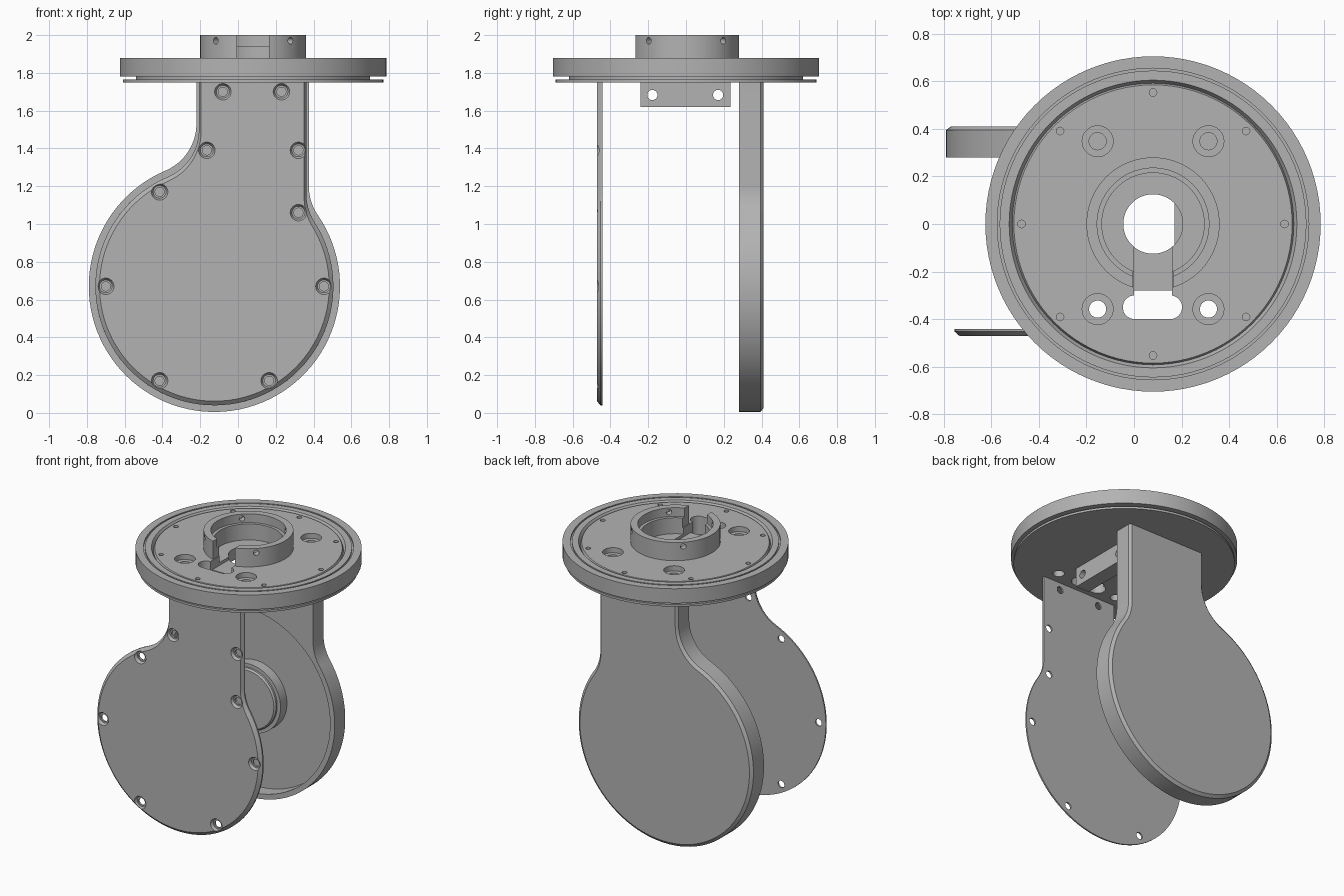
import bpy, bmesh
from math import sin, cos, pi, atan2, sqrt, radians
from mathutils import Matrix, Vector

if "Cube" in bpy.data.objects:
    bpy.data.objects.remove(bpy.data.objects["Cube"])

grey = bpy.data.materials.new("satin grey")
grey.diffuse_color = (0.45, 0.45, 0.45, 1)
grey.use_nodes = True
grey.node_tree.nodes["Principled BSDF"].inputs["Base Color"].default_value = grey.diffuse_color
CX = 0.08              # axis of the round flange
HX, HZ = -0.125, 0.67  # axis of the round side covers


def finish(name, bm, smooth=False):
    bmesh.ops.recalc_face_normals(bm, faces=bm.faces)
    me = bpy.data.meshes.new(name)
    bm.to_mesh(me)
    bm.free()
    ob = bpy.data.objects.new(name, me)
    bpy.context.collection.objects.link(ob)
    me.materials.append(grey)
    return ob


def lathe(name, profile, matrix, n=96):
    """Spin a closed (radius, height) profile around the local z axis."""
    bm = bmesh.new()
    rings = [[bm.verts.new((r * cos(2 * pi * i / n), r * sin(2 * pi * i / n), z))
              for r, z in profile] for i in range(n)]
    m = len(profile)
    for i in range(n):
        a, b = rings[i], rings[(i + 1) % n]
        for j in range(m):
            k = (j + 1) % m
            bm.faces.new((a[j], b[j], b[k], a[k]))
    bm.transform(matrix)
    return finish(name, bm)


def cone(name, p0, p1, r0, r1=None, n=32):
    p0, p1 = Vector(p0), Vector(p1)
    bm = bmesh.new()
    rot = (p1 - p0).to_track_quat('Z', 'Y').to_matrix().to_4x4()
    bmesh.ops.create_cone(bm, cap_ends=True, segments=n, radius1=r0,
                          radius2=r0 if r1 is None else r1, depth=(p1 - p0).length,
                          matrix=Matrix.Translation((p0 + p1) / 2) @ rot)
    return finish(name, bm)


def box(name, lo, hi):
    lo, hi = Vector(lo), Vector(hi)
    bm = bmesh.new()
    bmesh.ops.create_cube(bm, size=1, matrix=Matrix.Translation((lo + hi) / 2)
                          @ Matrix.Diagonal((*(hi - lo), 1)))
    return finish(name, bm)


def cut(ob, *cutters):
    for c in cutters:
        mod = ob.modifiers.new("cut", 'BOOLEAN')
        mod.operation, mod.solver, mod.object = 'DIFFERENCE', 'EXACT', c
        bpy.context.view_layer.objects.active = ob
        bpy.ops.object.modifier_apply(modifier=mod.name)
        bpy.data.objects.remove(c)


def outline(r, xl, xr, fil, top=1.755):
    """Round cover with a neck, blended by concave fillets."""
    def arc(x, z, rad, a, b, n):
        return [(x + rad * cos(a + (b - a) * i / n), z + rad * sin(a + (b - a) * i / n))
                for i in range(n + 1)]
    lx, rx = xl - fil, xr + fil
    lz = HZ + sqrt((r + fil) ** 2 - (lx - HX) ** 2)
    rz = HZ + sqrt((r + fil) ** 2 - (rx - HX) ** 2)
    la, ra = atan2(lz - HZ, lx - HX), atan2(rz - HZ, rx - HX)
    return ([(xl, top)] + arc(lx, lz, fil, 0, la - pi, 12)
            + arc(HX, HZ, r, la, ra + 2 * pi, 80)[1:-1]
            + arc(rx, rz, fil, ra + pi, pi, 12) + [(xr, top)])


def loft(name, sections):
    """Join (y, outline) sections into a closed solid."""
    bm = bmesh.new()
    loops = [[bm.verts.new((x, y, z)) for x, z in pts] for y, pts in sections]
    n = len(loops[0])
    for a, b in zip(loops, loops[1:]):
        for i in range(n):
            bm.faces.new((a[i], a[(i + 1) % n], b[(i + 1) % n], b[i]))
    bm.faces.new(loops[0])
    bm.faces.new(loops[-1])
    return finish(name, bm)


axis = Matrix.Translation((CX, 0, 0))

# Flange with rim groove, lower seal plate and stepped bore
flange = lathe("flange", [(.125, 1.75), (.69, 1.75), (.69, 1.765), (.62, 1.765), (.62, 1.78),
                          (.705, 1.78), (.705, 1.88), (.655, 1.88), (.655, 1.868),
                          (.645, 1.868), (.645, 1.88), (.605, 1.88), (.592, 1.86),
                          (.585, 1.875), (.215, 1.875), (.215, 1.83), (.125, 1.83)], axis)
# Cable slot and obround opening
cut(flange, box("c", (0, -.29, 1.81), (.16, 0, 2.1)),
    box("c", (0, -.35, 1.7), (.16, -.28, 2.1)),
    box("c", (.003, -.4, 1.7), (.152, -.3, 2.1)),
    cone("c", (.003, -.35, 1.7), (.003, -.35, 2.1), .05),
    cone("c", (.152, -.35, 1.7), (.152, -.35, 2.1), .05))
# Counterbored mounting holes
for sx in (-1, 1):
    for y in (-.358, .348):
        x = CX + sx * .233
        cut(flange, cone("c", (x, y, 1.84), (x, y, 2), .065),
            cone("c", (x, y, 1.7), (x, y, 1.9), .036))
# Ring of small tapped holes
for i in range(8):
    a = i * pi / 4
    x, y = CX + .553 * cos(a), .553 * sin(a)
    cut(flange, cone("c", (x, y, 1.82), (x, y, 1.9), .016, n=16))

# Split collar with radial screw holes
collar = lathe("collar", [(.215, 1.86), (.28, 1.86), (.28, 2), (.235, 2),
                          (.235, 1.94), (.215, 1.94)], axis)
cut(collar, box("c", (-.005, -.4, 1.8), (.165, 0, 2.1)))
for i in range(4):
    d = Vector((cos(pi / 4 + i * pi / 2), sin(pi / 4 + i * pi / 2), 0))
    o = Vector((CX, 0, 1.97))
    cut(collar, cone("c", o + d * .18, o + d * .4, .018, n=16))

# Hanging bracket under the flange
bracket = box("bracket", (.17, -.24, 1.62), (.27, .235, 1.755))
for y in (-.178, .17):
    cut(bracket, cone("c", (0, y, 1.683), (.5, y, 1.683), .027))

# Front cover: thin chamfered plate with countersunk holes
front = loft("front_cover", [(-.472, outline(.608, -.195, .35, .29)),
                             (-.452, outline(.63, -.207, .362, .27)),
                             (-.442, outline(.63, -.207, .362, .27))])
for x, z in ((-.08, 1.7), (.23, 1.7), (-.165, 1.39), (.32, 1.39), (-.415, 1.17), (.32, 1.06),
             (-.7, .67), (.455, .67), (-.415, .17), (.165, .17)):
    cut(front, cone("c", (x, -.48, z), (x, -.454, z), .048, .034),
        cone("c", (x, -.5, z), (x, -.4, z), .024))

# Back cover: deep shell with round recess
back = loft("back_cover", [(.28, outline(.665, -.22, .375, .27)),
                           (.395, outline(.665, -.22, .375, .27)),
                           (.41, outline(.645, -.205, .36, .285))])
cut(back, cone("c", (HX, .2, HZ), (HX, .375, HZ), .63, n=96))

# Stepped hub inside the back cover
hub_axis = Matrix.Translation((HX, 0, HZ)) @ Matrix.Rotation(radians(-90), 4, 'X')
lathe("hub", [(.001, .282), (.2, .282), (.21, .292), (.21, .305), (.235, .305),
              (.235, .38), (.001, .38)], hub_axis, 64)

for ob in list(bpy.context.collection.objects):
    bpy.ops.object.select_all(action='DESELECT')
    ob.select_set(True)
    bpy.context.view_layer.objects.active = ob
    bpy.ops.object.shade_smooth_by_angle(angle=radians(25))
